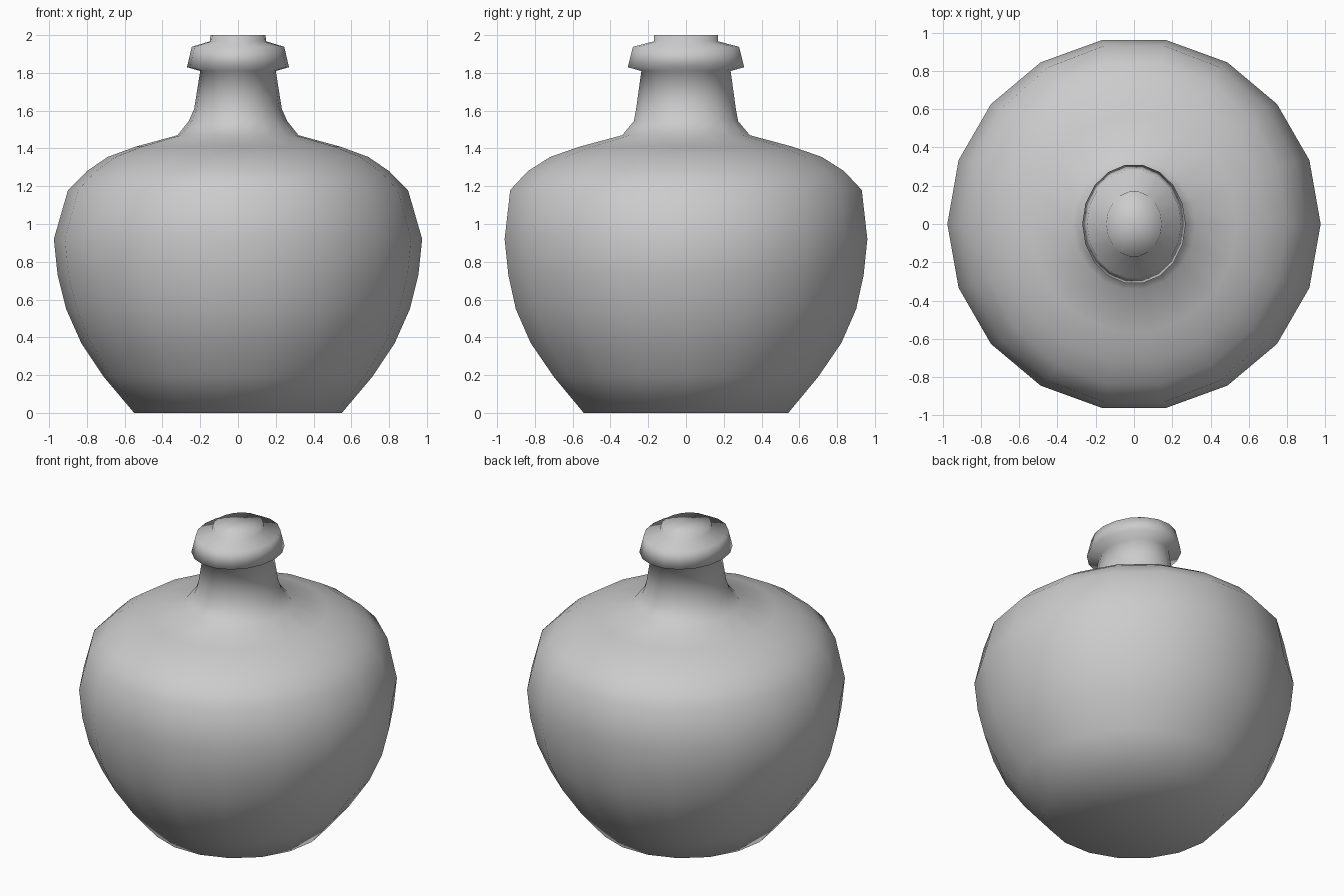
import bpy, bmesh
from math import cos, sin, tau

if "Cube" in bpy.data.objects:
    bpy.data.objects.remove(bpy.data.objects["Cube"])

SIDES = 18

# (half width in x, half depth in y, height), bottom to top
BODY = [(0.55, 0.55, 0), (0.71, 0.71, 0.19), (0.83, 0.835, 0.37),
        (0.91, 0.915, 0.55), (0.955, 0.955, 0.73), (0.975, 0.975, 0.92),
        (0.9, 0.945, 1.18), (0.80, 0.85, 1.28), (0.69, 0.73, 1.355),
        (0.54, 0.57, 1.41), (0.32, 0.343, 1.47)]
NECK = [(0.26, 0.28, 1.545), (0.232, 0.268, 1.61), (0.2, 0.24, 1.81)]
LIP = [(0.27, 0.313, 1.83), (0.245, 0.285, 1.938),
       (0.15, 0.172, 1.967), (0.145, 0.172, 2.0)]


def lathe(name, profile):
    """Skin elliptical rings into one closed smooth shell."""
    bm = bmesh.new()
    rings = [[bm.verts.new((rx * cos(tau * i / SIDES), ry * sin(tau * i / SIDES), z))
              for i in range(SIDES)] for rx, ry, z in profile]
    for a, b in zip(rings, rings[1:]):
        for i in range(SIDES):
            j = (i + 1) % SIDES
            bm.faces.new((a[i], a[j], b[j], b[i]))
    # flat base and flat top, fanned to a centre point
    for ring, z in ((rings[0], profile[0][2]), (rings[-1], profile[-1][2])):
        centre = bm.verts.new((0, 0, z))
        for i in range(SIDES):
            bm.faces.new((ring[i], ring[(i + 1) % SIDES], centre))
    bmesh.ops.recalc_face_normals(bm, faces=bm.faces)
    for f in bm.faces:
        f.smooth = True
    mesh = bpy.data.meshes.new(name)
    bm.to_mesh(mesh)
    bm.free()
    obj = bpy.data.objects.new(name, mesh)
    bpy.context.collection.objects.link(obj)
    return obj


# Round-bellied bottle with an oval neck and flared lip
lathe("bottle", BODY + NECK + LIP)
